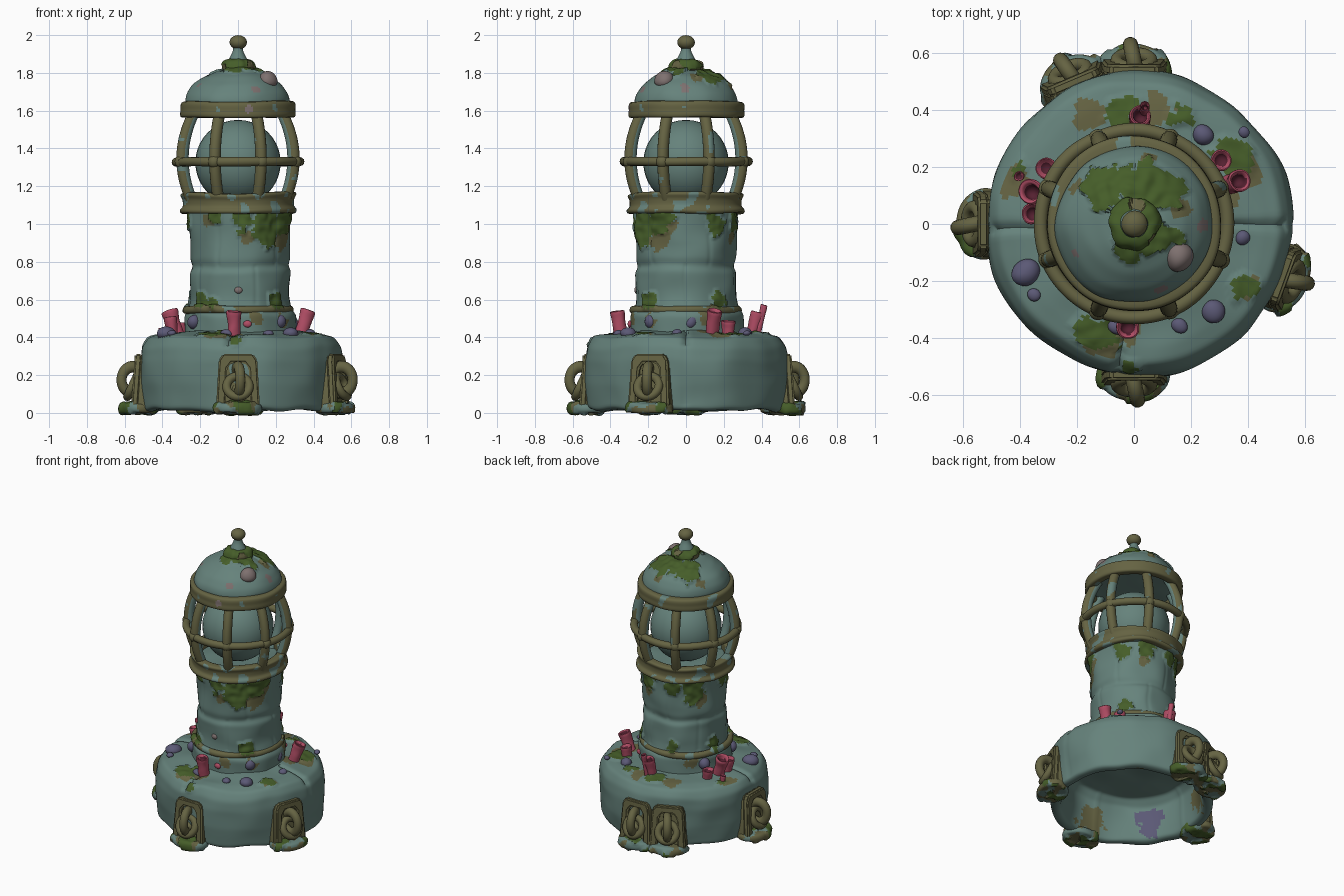
import bpy, bmesh, math
from math import sin, cos, pi, radians, atan2, exp
from mathutils import Vector, Matrix, noise

cube = bpy.data.objects.get("Cube")
if cube:
    bpy.data.objects.remove(cube)


def material(name, rgb):
    m = bpy.data.materials.new(name)
    m.use_nodes = True
    m.diffuse_color = (*rgb, 1)
    m.node_tree.nodes["Principled BSDF"].inputs["Base Color"].default_value = (*rgb, 1)
    return m


MATS = [material("teal stone", (0.132, 0.225, 0.2)),
        material("old bronze", (0.13, 0.125, 0.055)),
        material("moss", (0.06, 0.11, 0.022)),
        material("pink coral", (0.44, 0.075, 0.13)),
        material("purple sponge", (0.105, 0.1, 0.18)),
        material("pale shell", (0.21, 0.165, 0.16)),
        material("coral throat", (0.09, 0.015, 0.03))]
TEAL, BRONZE, MOSS, PINK, PURPLE, SHELL, THROAT = range(7)


def n(c, scale, seed=0):
    return noise.noise(Vector(c) * scale + Vector((seed, seed * 2, 0)))


def finish(name, bm, mat=TEAL, rule=None, wobble=0.0, freq=4):
    """Roughen, colour by rule, raise the moss and make the object."""
    for v in bm.verts:
        v.co += noise.noise_vector(v.co * freq) * wobble
    bmesh.ops.recalc_face_normals(bm, faces=bm.faces)
    bm.normal_update()
    mossy = set()
    for f in bm.faces:
        f.smooth = True
        f.material_index = rule(f.calc_center_median()) if rule else mat
        if f.material_index == MOSS:
            mossy.update(f.verts)
    for v in mossy:
        v.co += v.normal * (0.008 + 0.01 * n(v.co, 25))
    me = bpy.data.meshes.new(name)
    bm.to_mesh(me)
    bm.free()
    for m in MATS:
        me.materials.append(m)
    ob = bpy.data.objects.new(name, me)
    bpy.context.collection.objects.link(ob)
    me.set_sharp_from_angle(angle=radians(50))


def resample(pts, step, closed):
    out = []
    ends = pts[1:] + pts[:1] if closed else pts[1:]
    for a, b in zip(pts, ends):
        a, b = Vector(a), Vector(b)
        k = max(1, round((b - a).length / step))
        out += [a.lerp(b, i / k) for i in range(k)]
    if not closed:
        out.append(Vector(pts[-1]))
    for _ in range(2):
        size = len(out)
        out = [p if not closed and i in (0, size - 1) else
               (out[i - 1] + p * 2 + out[(i + 1) % size]) / 4 for i, p in enumerate(out)]
    return out


def lathe(pts, closed=False, step=0.011, seg=176):
    bm = bmesh.new()
    rows = []
    for r, z in resample(pts, step, closed):
        if r < 0.001:
            rows.append([bm.verts.new((0, 0, z))] * seg)
        else:
            rows.append([bm.verts.new((r * cos(2 * pi * i / seg), r * sin(2 * pi * i / seg), z))
                         for i in range(seg)])
    for a, b in zip(rows, rows[1:] + rows[:1] if closed else rows[1:]):
        for i in range(seg):
            j = (i + 1) % seg
            bm.faces.new(list(dict.fromkeys((a[i], a[j], b[j], b[i]))))
    return bm


def circle(r, z, t, k=12):
    return [(r + t * cos(2 * pi * i / k), z + t * sin(2 * pi * i / k)) for i in range(k)]


def in_spots(c, spots, seed=0):
    rag = 0.65 * n(c, 13, seed) + 0.5 * n(c, 34, seed)
    return any((c - Vector(s[:3])).length < s[3] * (1 + rag) for s in spots)


def groove(co, angle, width):
    d = (atan2(co.y, co.x) - radians(angle) + pi) % (2 * pi) - pi
    return exp(-(d / width) ** 2)


# Hollow plinth with radial seams
base_moss = [(-.4, .19, .42, .035), (-.16, -.38, .42, .05), (-.08, -.36, .42, .045), (.38, -.21, .42, .05),
             (.35, .26, .42, .06), (.37, .2, .42, .045), (-.06, .39, .42, .045), (-.01, .41, .42, .035),
             (.14, .37, .42, .05), (-.02, -.51, .39, .03)]
base_stain = [(-.42, .15, .41, .05), (.08, .43, .42, .055), (.41, .19, .41, .06), (-.16, .38, .42, .045),
              (-.11, -.42, .41, .06), (-.02, -.39, .42, .05), (.3, .12, .43, .05), (.42, -.23, .4, .045),
              (-.4, .2, .15, .1), (.3, .32, .12, .12), (0, -.43, .1, .1)]


def base_rule(c):
    if c.z > 0.3 and in_spots(c, base_moss):
        return MOSS
    if c.xy.length < 0.48 and in_spots(c, base_stain, 5):
        return BRONZE
    if c.xy.length < 0.46 and in_spots(c, [(-.36, -.25, .15, .09)], 2):
        return PURPLE
    return TEAL


bm = lathe([(0, .3), (.38, .3), (.42, .25), (.45, .02), (.48, .01), (.515, .02), (.53, .15), (.535, .28),
            (.527, .35), (.495, .4), (.43, .415), (.27, .43)])
for v in bm.verts:
    r = v.co.xy.length
    if r > 0.3 and v.co.z > 0.04:
        for seam in (0, 182, 262):
            dip = 0.014 * groove(v.co, seam, 0.03) * (1 if v.co.z > .35 else .3)
            v.co.xy *= 1 - dip / r
            if v.co.z > 0.37:
                v.co.z -= dip
    v.co.xy *= 1 + 0.012 * sin(4 * atan2(v.co.y, v.co.x) + 0.6)
    v.co.x += 0.018
finish("plinth", bm, rule=base_rule, wobble=0.016, freq=5)

# Column with mossy ends
col_moss = [(.14, -.23, .99, .09), (.16, -.23, .92, .05), (.03, -.27, 1.02, .06), (.25, -.15, 1.01, .07),
            (.25, .16, 1.01, .07), (.1, .25, 1.02, .06), (-.2, .2, 1, .08), (-.08, .27, 1.01, .06),
            (-.27, -.05, 1.03, .05), (-.2, -.19, .59, .045), (-.14, -.23, .58, .03), (.2, -.19, .59, .045),
            (.22, .17, .59, .045), (-.08, .27, .59, .045), (-.26, .07, .59, .04), (-.12, -.25, 1.05, .04)]
col_stain = [(.23, -.15, .9, .05), (.26, -.08, .97, .05), (-.16, -.21, 1.02, .03), (.24, -.12, .92, .05),
             (.05, -.27, .93, .03), (.1, -.28, .5, .04), (.24, -.18, .49, .045), (.28, .1, .5, .045),
             (-.2, .22, .5, .045), (-.22, .15, .93, .045), (.12, .24, .95, .04)]


def column_rule(c):
    if in_spots(c, col_moss, 3):
        return MOSS
    return BRONZE if in_spots(c, col_stain, 8) else TEAL


bm = lathe([(.295, .4), (.295, .52), (.27, .55), (.265, .6), (.268, .75), (.254, .775), (.254, .785),
            (.264, .81), (.267, .95), (.275, 1.08), (.26, 1.11), (0, 1.11)])
for v in bm.verts:
    if .57 < v.co.z < 1.05:
        for k in range(5):
            v.co.xy *= 1 - 0.014 * groove(v.co, k * 72 + (29 if v.co.z > .78 else 0), 0.04)
    v.co.x += 0.01
finish("column", bm, rule=column_rule, wobble=0.014, freq=6)


# Bronze bands and cage
def metal_rule(c):
    return TEAL if n(c, 13, 4) > 0.27 else BRONZE


def collar_rule(c):
    return MOSS if in_spots(c, col_moss, 3) else metal_rule(c)


def hoop_rule(c):
    return SHELL if in_spots(c, [(.06, -.3, 1.61, .025)], 3) else (TEAL if n(c, 12, 2) > 0.5 else BRONZE)


finish("column_collar", lathe([(.26, .525), (.292, .525), (.298, .545), (.29, .565), (.26, .568)], True),
       rule=collar_rule, wobble=0.008)
finish("lower_band", lathe([(.25, 1.055), (.314, 1.055), (.318, 1.08), (.298, 1.088), (.3, 1.14),
                            (.312, 1.145), (.312, 1.165), (.255, 1.168)], True), rule=metal_rule, wobble=0.012)
finish("upper_band", lathe([(.25, 1.565), (.308, 1.562), (.308, 1.595), (.302, 1.602), (.308, 1.61),
                            (.306, 1.645), (.25, 1.65)], True), rule=hoop_rule, wobble=0.008)
finish("cage_hoop", lathe(circle(.328, 1.33, .028), True), BRONZE, wobble=0.006)


def bar_radius(z):
    return .318 - 1.1 * (z - 1.345) ** 2


def bar_rule(c):
    return TEAL if c.xy.length < bar_radius(c.z) - .004 or n(c, 10, 4) > .45 else BRONZE


def cage_bar(angle):
    """Sweep an oval section up the bowed line of the cage."""
    bm = bmesh.new()
    rows = []
    for i in range(33):
        z = 1.09 + .51 * i / 32
        r = bar_radius(z)
        rows.append([bm.verts.new((r + .033 * cos(t), .03 * sin(t), z))
                     for t in (2 * pi * k / 16 for k in range(16))])
    for a, b in zip(rows, rows[1:]):
        for k in range(16):
            bm.faces.new((a[k], a[k - 1], b[k - 1], b[k]))
    bm.transform(Matrix.Rotation(angle, 4, "Z"))
    finish("cage_bar", bm, rule=bar_rule)


def blob(name, co, size, mat, wobble=0.01):
    bm = bmesh.new()
    bmesh.ops.create_uvsphere(bm, u_segments=32, v_segments=20, radius=1)
    bmesh.ops.transform(bm, verts=bm.verts, matrix=Matrix.Translation(co) @ Matrix.Diagonal((*size, 1)))
    finish(name, bm, mat, None, wobble, 9)


for k in range(8):
    a = radians(22.5 + 45 * k)
    cage_bar(a)
    blob("bar_joint", (.325 * cos(a), .325 * sin(a), 1.33), (.034, .034, .034), BRONZE, 0.004)
blob("lamp_globe", (0, 0, 1.325), (.226, .226, .226), TEAL, 0)

# Dome roof and finial
dome_moss = [(-.08, .13, 1.78, .08), (-.14, .13, 1.75, .055), (-.02, .14, 1.78, .08), (.08, .14, 1.76, .08),
             (.13, .12, 1.75, .05), (-.02, .06, 1.81, .06), (.09, -.05, 1.81, .05), (.13, -.04, 1.79, .035),
             (-.02, -.09, 1.81, .05), (.05, -.08, 1.81, .03)]


def dome_rule(c):
    if in_spots(c, dome_moss, 2):
        return MOSS
    if in_spots(c, [(.17, .05, 1.77, .04), (-.2, .13, 1.72, .03), (.05, .22, 1.73, .035)], 6):
        return BRONZE
    if in_spots(c, [(.1, -.22, 1.71, .024), (.23, 0, 1.71, .028), (-.2, -.1, 1.73, .022)], 9):
        return SHELL
    return TEAL


finish("dome", lathe([(0, 1.6), (.26, 1.6), (.278, 1.645), (.268, 1.685), (.235, 1.735), (.18, 1.78),
                      (.115, 1.81), (0, 1.83)]), rule=dome_rule, wobble=0.012, freq=6)
finish("finial_collar", lathe([(0, 1.79), (.082, 1.8), (.088, 1.835), (.076, 1.86), (0, 1.867)]),
       rule=lambda c: MOSS if n(c, 18, 1) > -0.02 else BRONZE, wobble=0.006)
finish("finial_stem", lathe([(.058, 1.85), (.045, 1.88), (.028, 1.91), (.024, 1.94)], seg=32), TEAL)
blob("finial_ball", (0, 0, 1.962), (.046, .046, .038), BRONZE, 0.003)
blob("dome_shell", (.16, -.11, 1.765), (.052, .052, .047), SHELL, 0.014)


# Mooring brackets: foot, arched plate and hanging ring
def foot_rule(c):
    if n(c, 13, 2) > 0.08:
        return MOSS
    return TEAL if n(c, 12, 7) > 0.1 else BRONZE


def bracket(deg, reach):
    place = Matrix.Rotation(radians(deg), 4, "Z") @ Matrix.Translation((reach, 0, 0))

    def prism(name, half, x0, x1):
        """Mirror half an outline, extrude it outward and lean it back."""
        outline = half + [(-y, z) for y, z in reversed(half)]
        bm = bmesh.new()
        face = bm.faces.new([bm.verts.new((x0, y, z)) for y, z in outline])
        for v in bmesh.ops.extrude_face_region(bm, geom=[face])["geom"]:
            if isinstance(v, bmesh.types.BMVert):
                v.co.x = x1
        for v in bm.verts:
            v.co.x -= .07 * v.co.z
        bmesh.ops.bevel(bm, geom=bm.edges[:], offset=0.009, segments=3, affect="EDGES")
        bm.transform(place)
        finish(name, bm, BRONZE)

    prism("bracket_plate", [(.116, .03), (.102, .28), (.08, .312)], .47, .542)
    prism("bracket_frame", [(.035, .265), (.058, .235), (.066, .03), (.116, .03), (.102, .28), (.08, .312)],
          .53, .568)
    bm = lathe([(0, 0), (.115, 0), (.122, .015), (.12, .042), (.105, .052), (0, .058)], seg=64)
    bm.transform(place @ Matrix.Translation((.525, 0, 0)) @ Matrix.Diagonal((.8, 1.04, 1, 1)))
    finish("bracket_foot", bm, rule=foot_rule, wobble=0.006, freq=9)
    for turn, tilt, x, z, stretch, thick in ((12, 90, .558, .175, 1.15, .031), (90, 65, .56, .14, 1, .026)):
        bm = lathe(circle(.06, 0, thick), True, seg=40)
        bm.transform(place @ Matrix.Translation((x, 0, z)) @ Matrix.Rotation(radians(turn), 4, "Z")
                     @ Matrix.Rotation(radians(tilt), 4, "X") @ Matrix.Diagonal((1, stretch, 1, 1)))
        finish("mooring_ring", bm, BRONZE)


for spec in ((-90, 0), (-20, .025), (90, .012), (113, .012), (180, 0)):
    bracket(*spec)


# Tube corals leaning outward
def coral(x, y, lean, size, height):
    out = Vector((x, y, 0)).normalized()
    axis = (out * lean + Vector((0, 0, 1))).normalized()
    bm = lathe([(size * .78, 0), (size * .8, height * .5), (size, height), (size * .85, height + .006),
                (size * .58, height - .005), (size * .55, height * .7), (0, height * .65)], seg=32)
    base = Vector((x, y, .41))
    turn = Vector((0, 0, 1)).rotation_difference(axis).to_matrix().to_4x4()
    bm.transform(Matrix.Translation(base) @ turn)
    finish("tube_coral", bm, wobble=0.006, freq=14, rule=lambda c: THROAT if
           (c - base - axis * (c - base).dot(axis)).length < size * .58 and (c - base).dot(axis) > .02 else PINK)


for spec in ((-.02, -.345, .15, .044, .13), (-.32, .1, .35, .046, .14), (-.345, .035, .15, .038, .1),
             (-.3, .19, .15, .038, .07), (.33, .135, .35, .044, .14), (.3, .22, .1, .038, .08),
             (.02, .35, .25, .042, .13), (-.4, .165, .1, .02, .04), (.035, .38, .2, .02, .165)):
    coral(*spec)

# Rounded sponges and polyps
for x, y, s in ((-.38, -.17, .05), (-.35, -.25, .024), (.28, -.3, .042), (.16, -.36, .03), (.24, .31, .038),
                (.38, -.05, .025), (.38, .32, .02), (-.06, -.36, .03)):
    blob("sponge", (x, y, .42), (s, s * .95, s * .75), PURPLE)
for a in (5, 150, 215, 320):
    blob("column_sponge", (.285 * cos(radians(a)), .285 * sin(radians(a)), .48), (.034, .034, .036), PURPLE)
for x, y, z in ((.05, -.295, .47), (.21, .21, .47), (0, -.262, .65)):
    blob("small_polyp", (x, y, z), (.022, .012, .018), PINK if z < .6 else SHELL, 0.004)
